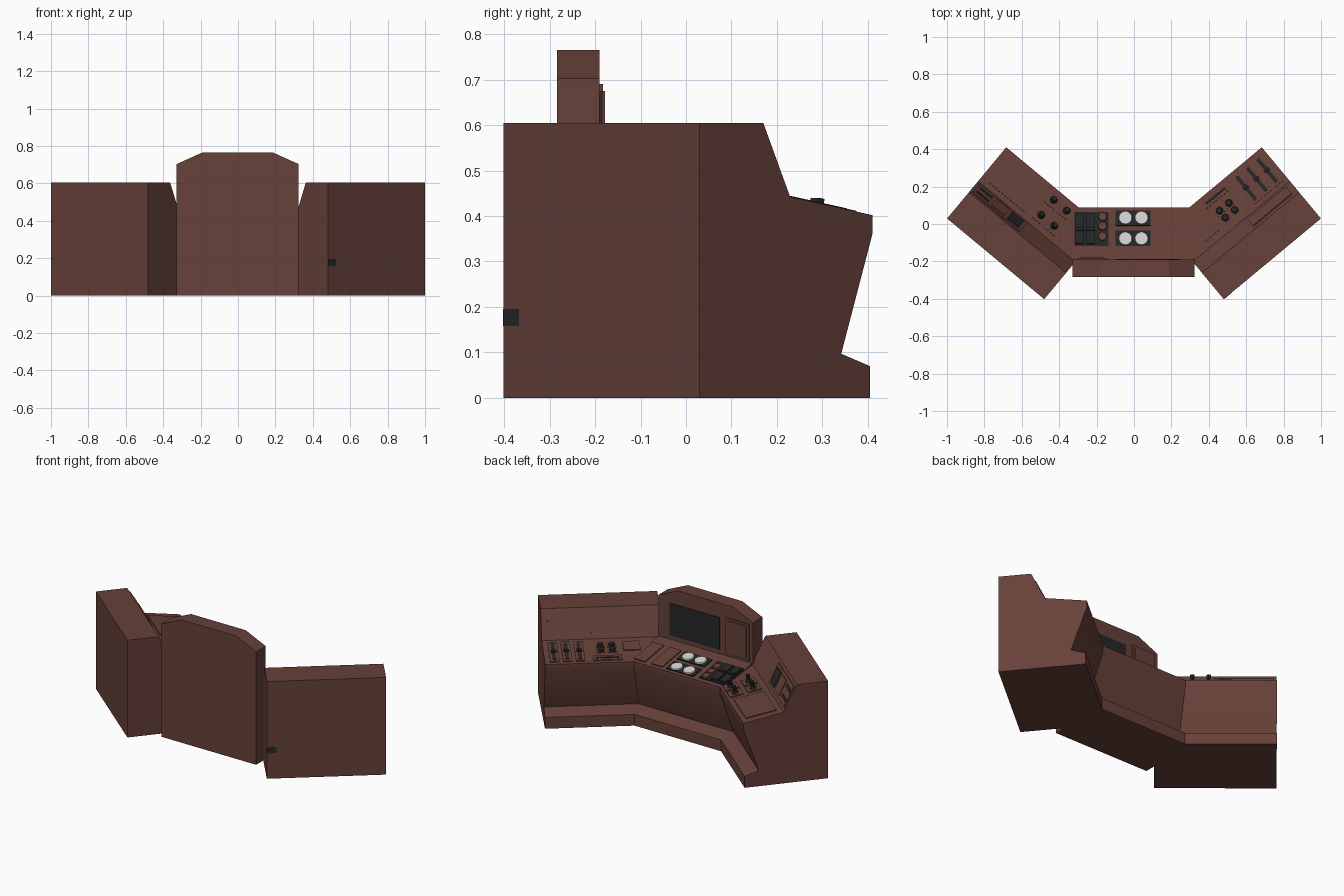
import bpy, bmesh, math
from mathutils import Vector, Matrix

if "Cube" in bpy.data.objects:
    bpy.data.objects.remove(bpy.data.objects["Cube"])


def material(name, rgb):
    m = bpy.data.materials.new(name)
    m.diffuse_color = (*rgb, 1)
    m.use_nodes = True
    m.node_tree.nodes["Principled BSDF"].inputs["Base Color"].default_value = m.diffuse_color
    return m


BROWN = material("brown", (0.135, 0.052, 0.041))
DARK = material("charcoal", (0.019, 0.02, 0.02))
WHITE = material("dial white", (0.65, 0.65, 0.65))


def finish(name, bm, mat, smooth=False):
    bmesh.ops.recalc_face_normals(bm, faces=bm.faces[:])
    me = bpy.data.meshes.new(name)
    bm.to_mesh(me)
    bm.free()
    me.materials.append(mat)
    ob = bpy.data.objects.new(name, me)
    bpy.context.collection.objects.link(ob)
    if smooth:
        bpy.context.view_layer.objects.active = ob
        ob.select_set(True)
        bpy.ops.object.shade_smooth_by_angle(angle=math.radians(30))
        ob.select_set(False)
    return ob


def frame(origin, u, d):
    """Desk frame: u along the desk, d towards the operator."""
    m = Matrix.Identity(4)
    for i, v in enumerate((Vector(u), Vector(d), Vector((0, 0, 1)), Vector(origin))):
        m.col[i][:3] = v
    return m


C, S = math.cos(math.radians(39.7)), math.sin(math.radians(39.7))
CENTER = frame((0, -0.407, 0), (1, 0, 0), (0, 1, 0))
RIGHT = frame((0.48, -0.402, 0), (C, S, 0), (-S, C, 0))
LEFT = frame((-0.48, -0.402, 0), (-C, S, 0), (S, C, 0))

SLOPE = ((0.26, 0.442), (0.495, 0.402))
RISER = ((0.183, 0.605), (0.26, 0.442))


def prism(name, desk, profile, u0, u1, mat, smooth=False):
    """Sweep a (d, z) profile along u."""
    bm = bmesh.new()
    a = [bm.verts.new(desk @ Vector((u0, d, z))) for d, z in profile]
    b = [bm.verts.new(desk @ Vector((u1, d, z))) for d, z in profile]
    n = len(a)
    bm.faces.new(a)
    bm.faces.new(b[::-1])
    for i in range(n):
        bm.faces.new((a[i], b[i], b[(i + 1) % n], a[(i + 1) % n]))
    return finish(name, bm, mat, smooth)


def surface(desk, seg, u, d, h=0.0):
    """Matrix of a point on a sloped desk surface, z along its normal."""
    (d0, z0), (d1, z1) = seg
    t = Vector((0, d1 - d0, z1 - z0)).normalized()
    n = Vector((0, -t.z, t.y))
    z = z0 + (z1 - z0) * (d - d0) / (d1 - d0)
    return desk @ frame_local(Vector((u, d, z)) + n * h, t, n)


def frame_local(o, t, n):
    m = Matrix.Identity(4)
    for i, v in enumerate((Vector((1, 0, 0)), t, n, o)):
        m.col[i][:3] = v
    return m


def plate(name, desk, seg, u0, u1, d0, d1, mat, thick=0.006, base=0.0):
    """Thin box on a desk surface."""
    (a, za), (b, zb) = seg
    length = (d1 - d0) * math.hypot(b - a, zb - za) / (b - a)
    m = surface(desk, seg, (u0 + u1) / 2, (d0 + d1) / 2, base + thick / 2 - 0.001)
    bm = bmesh.new()
    bmesh.ops.create_cube(bm, size=1, matrix=m @ Matrix.Diagonal((u1 - u0, length, thick + 0.002, 1)))
    return finish(name, bm, mat)


def knob(name, desk, u, d, r1, r2, h, mat, base=0.0, sides=16):
    m = surface(desk, SLOPE, u, d, base + h / 2)
    bm = bmesh.new()
    bmesh.ops.create_cone(bm, cap_ends=True, segments=sides, radius1=r1, radius2=r2, depth=h, matrix=m)
    return finish(name, bm, mat)


# Desk bodies
front = [(0.495, 0.402), (0.495, 0.36), (0.406, 0.097), (0.488, 0.07), (0.488, 0)]
side = [(0, 0), (0, 0.605), (0.183, 0.605), (0.26, 0.442)] + front
prism("right_desk", RIGHT, side, 0, 0.675, BROWN, True)
prism("left_desk", LEFT, side, 0, 0.675, BROWN, True)
prism("center_desk", CENTER, [(0.15, 0), (0.15, 0.461)] + front, -0.322, 0.322, BROWN, True)

# Upright back wall with clipped top corners
bm = bmesh.new()
outline = [(-0.328, 0), (-0.328, 0.703), (-0.19, 0.765), (0.186, 0.765), (0.324, 0.703), (0.324, 0)]
f = bm.faces.new([bm.verts.new((x, -0.284, z)) for x, z in outline])
ext = bmesh.ops.extrude_face_region(bm, geom=[f])
bmesh.ops.translate(bm, vec=(0, 0.094, 0), verts=[v for v in ext["geom"] if isinstance(v, bmesh.types.BMVert)])
finish("back_wall", bm, BROWN)


def wall_plate(name, x0, x1, z0, z1, y1, mat):
    prism(name, Matrix.Identity(4), [(-0.192, z0), (-0.192, z1), (y1, z1), (y1, z0)], x0, x1, mat)


wall_plate("main_screen", -0.10, 0.245, 0.475, 0.675, -0.186, DARK)
wall_plate("wall_panel", -0.305, -0.145, 0.465, 0.69, -0.183, BROWN)
wall_plate("wall_panel_face", -0.29, -0.16, 0.48, 0.675, -0.178, BROWN)

# Centre desk: dial panels
OFF = 0.407
for y0, y1, yc in ((-0.01, 0.07, 0.032), (-0.118, -0.037, -0.079)):
    plate("dial_panel", CENTER, SLOPE, -0.10, 0.088, y0 + OFF, y1 + OFF, DARK)
    for x in (-0.046, 0.04):
        knob("dial", CENTER, x, yc + OFF, 0.037, 0.034, 0.008, WHITE, 0.005)
# Centre desk: lever panel
plate("lever_panel", CENTER, SLOPE, -0.318, -0.136, 0.289, 0.471, DARK)
for x in (-0.29, -0.232):
    plate("lever_block", CENTER, SLOPE, x - 0.022, x + 0.022, 0.30, 0.46, DARK, 0.012, 0.005)
    plate("lever_handle", CENTER, SLOPE, x - 0.024, x + 0.024, 0.37, 0.385, DARK, 0.022, 0.005)
for d in (0.34, 0.395, 0.445):
    knob("lever_button", CENTER, -0.168, d, 0.024, 0.022, 0.01, BROWN, 0.005, 12)
# Centre desk: blank plates
for x in (0.153, 0.272):
    plate("blank_plate", CENTER, SLOPE, x - 0.038, x + 0.038, 0.289, 0.474, BROWN)

# Right desk: slider strips
for u in (0.472, 0.545, 0.618):
    plate("slider_strip", RIGHT, SLOPE, u - 0.026, u + 0.026, 0.285, 0.475, BROWN)
    plate("slider_slot", RIGHT, SLOPE, u - 0.01, u + 0.01, 0.30, 0.46, DARK, 0.003, 0.006)
    plate("slider_cap", RIGHT, SLOPE, u - 0.015, u + 0.015, 0.375, 0.39, DARK, 0.012, 0.006)
# Right desk: riser plate, long switch, keys, blank plate
plate("riser_plate", RIGHT, RISER, 0.37, 0.64, 0.198, 0.245, BROWN)
plate("switch_plate", RIGHT, SLOPE, 0.235, 0.40, 0.43, 0.475, BROWN)
plate("switch_slot", RIGHT, SLOPE, 0.25, 0.385, 0.446, 0.459, DARK, 0.003, 0.006)
for u in (0.285, 0.35):
    for d in (0.33, 0.378):
        plate("key_base", RIGHT, SLOPE, u - 0.026, u + 0.026, d - 0.02, d + 0.02, BROWN, 0.004)
        knob("key", RIGHT, u, d, 0.02, 0.016, 0.014, DARK, 0.003, 8)
plate("small_plate", RIGHT, SLOPE, 0.125, 0.222, 0.30, 0.385, BROWN)

# Left desk: joysticks
for u in (0.21, 0.30):
    for d in (0.335, 0.44):
        plate("joystick_base", LEFT, SLOPE, u - 0.035, u + 0.035, d - 0.04, d + 0.04, BROWN)
        knob("joystick_boot", LEFT, u, d, 0.022, 0.01, 0.014, DARK, 0.005, 8)
        knob("joystick_grip", LEFT, u, d, 0.009, 0.013, 0.04, DARK, 0.01, 8)
# Left desk: map plate and riser instruments
plate("map_plate", LEFT, SLOPE, 0.37, 0.63, 0.29, 0.468, BROWN)
plate("riser_panel", LEFT, RISER, 0.33, 0.66, 0.192, 0.25, BROWN)
plate("riser_screen", LEFT, RISER, 0.35, 0.43, 0.2, 0.242, DARK, 0.004, 0.006)
plate("riser_cover", LEFT, RISER, 0.45, 0.54, 0.2, 0.242, BROWN, 0.004, 0.006)
for d in (0.208, 0.234):
    plate("riser_slot", LEFT, RISER, 0.56, 0.645, d - 0.004, d + 0.004, DARK, 0.003, 0.006)

# Dark cable grommet at the rear corner of the right desk
prism("cable_grommet", RIGHT, [(-0.001, 0.158), (-0.001, 0.195), (0.01, 0.195), (0.01, 0.158)], 0, 0.055, DARK)
